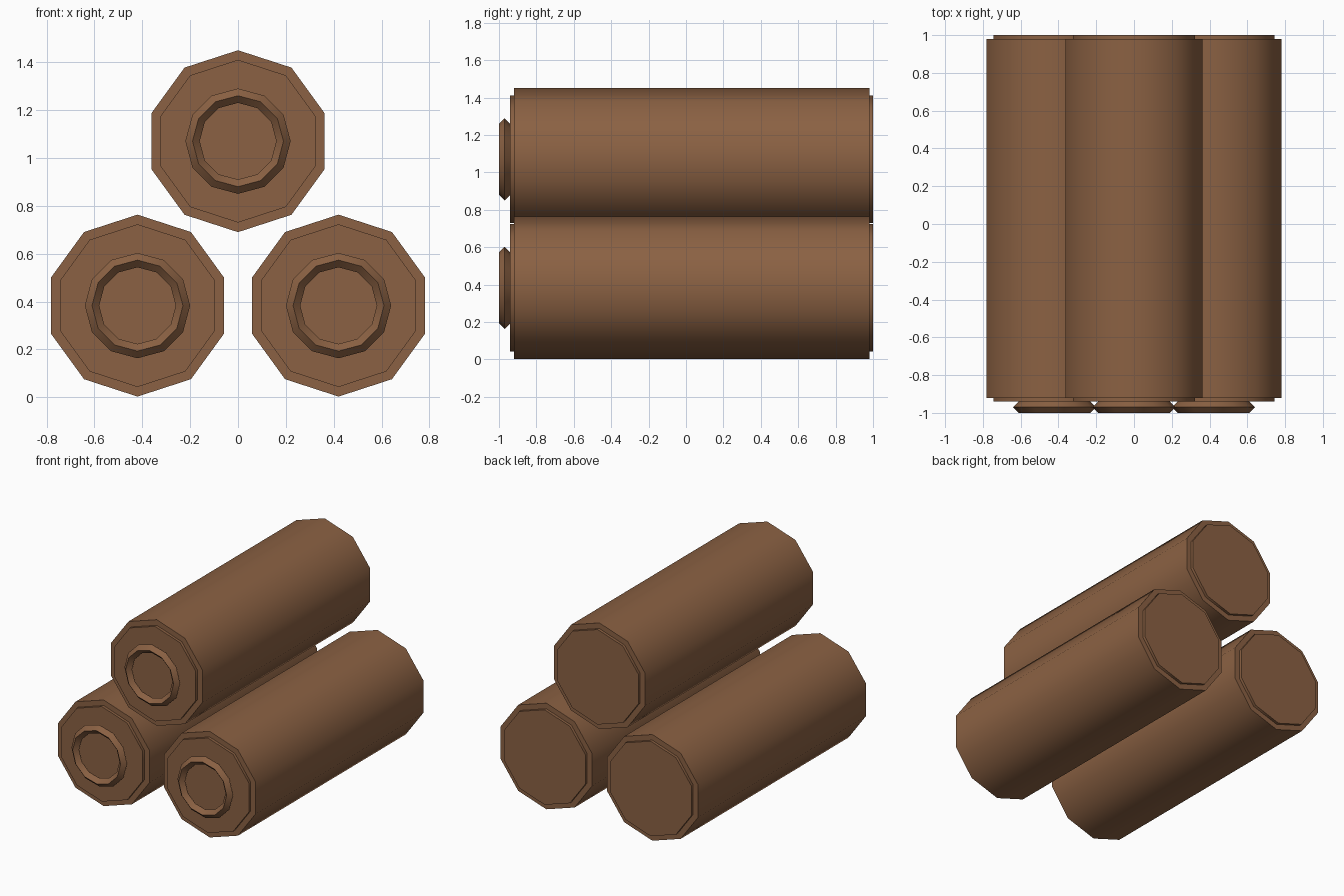
import bpy, math
from math import pi, radians

if "Cube" in bpy.data.objects:
    bpy.data.objects.remove(bpy.data.objects["Cube"])

wood = bpy.data.materials.new("brown_wood")
wood.diffuse_color = (0.258, 0.120, 0.056, 1)
wood.use_nodes = True
wood.node_tree.nodes["Principled BSDF"].inputs["Base Color"].default_value = wood.diffuse_color


def finish(ob, name):
    ob.name = name
    ob.data.materials.append(wood)
    bpy.ops.object.shade_smooth_by_angle(angle=radians(50))


def cylinder(name, r, y0, y1, x, z):
    # ten-sided cylinder along y with a corner pointing straight up
    bpy.ops.mesh.primitive_cylinder_add(
        vertices=10, radius=r, depth=y1 - y0,
        location=(x, (y0 + y1) / 2, z), rotation=(pi / 2, 0, 0))
    finish(bpy.context.object, name)


def ring(name, x, z):
    # growth ring: torus with a diamond cross-section
    bpy.ops.mesh.primitive_torus_add(
        major_segments=12, minor_segments=4, major_radius=0.19, minor_radius=0.03,
        location=(x, -0.97, z), rotation=(pi / 2, 0, 0))
    finish(bpy.context.object, name)


# three stacked logs
for side, x, z in (("left", -0.42, 0.383), ("right", 0.42, 0.383), ("top", 0, 1.07)):
    cylinder(f"{side}_log", 0.38, -0.92, 0.98, x, z)
    cylinder(f"{side}_front_cap", 0.34, -0.94, -0.90, x, z)
    cylinder(f"{side}_back_cap", 0.34, 0.96, 1.0, x, z)
    ring(f"{side}_growth_ring", x, z)
